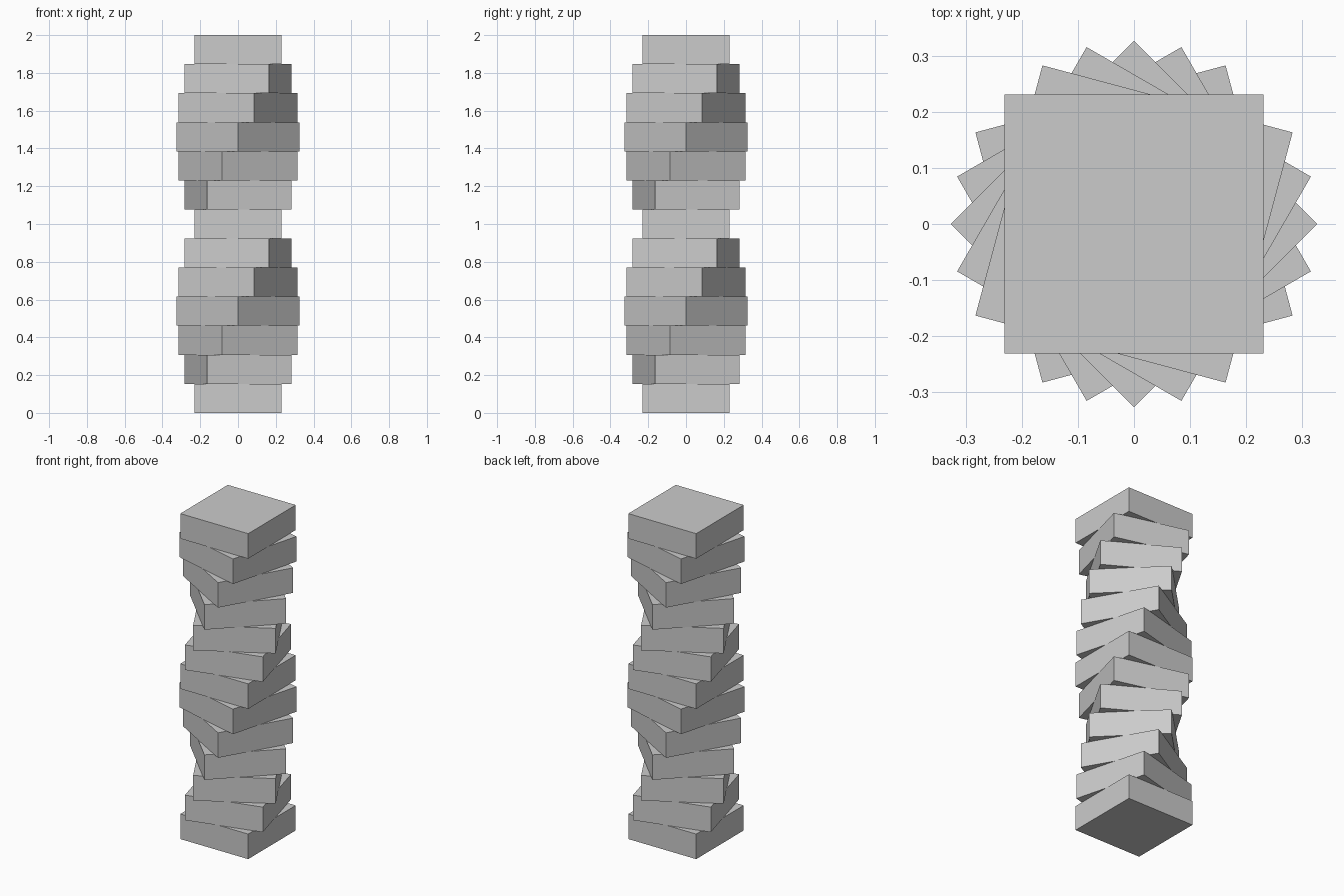
import bpy
from math import radians

if "Cube" in bpy.data.objects:
    bpy.data.objects.remove(bpy.data.objects["Cube"])

COUNT = 13
HEIGHT = 2.0 / COUNT      # slab thickness
SIDE = 3 * HEIGHT         # slab width and depth
TWIST = radians(15)       # turn from one slab to the next

# Stack of square slabs, each turned a little further than the one below
for i in range(COUNT):
    bpy.ops.mesh.primitive_cube_add(
        size=1, location=(0, 0, (i + 0.5) * HEIGHT), rotation=(0, 0, i * TWIST))
    slab = bpy.context.object
    slab.name = f"tower_slab_{i + 1:02d}"
    slab.scale = (SIDE, SIDE, HEIGHT)
